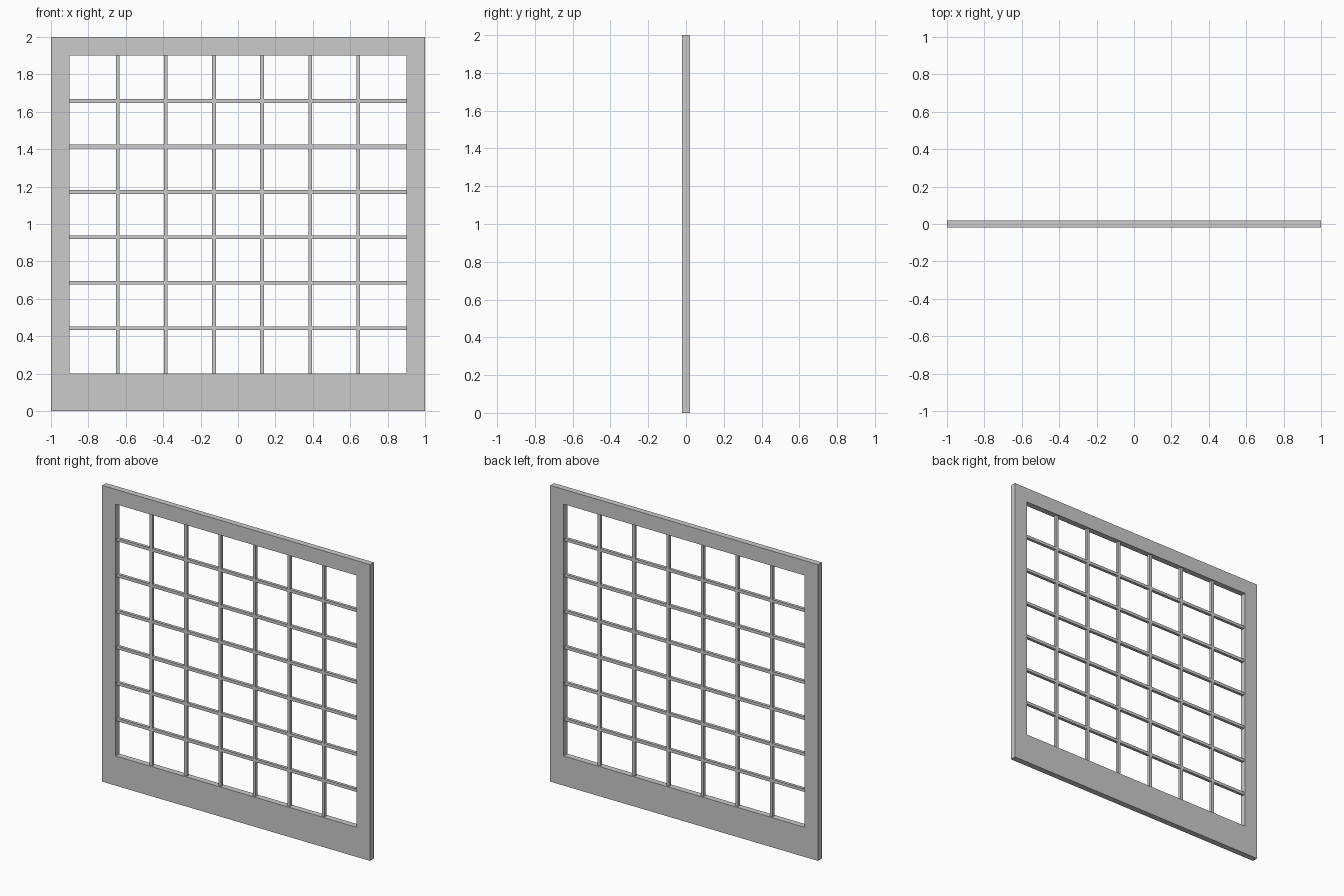
import bpy, bmesh

if "Cube" in bpy.data.objects:
    bpy.data.objects.remove(bpy.data.objects["Cube"])

DEPTH, BAR_DEPTH, BAR = 0.04, 0.02, 0.02
X0, X1, Z0, Z1 = -0.9, 0.9, 0.2, 1.9   # opening
N = 7                                  # panes each way


def add_object(name, bm):
    bmesh.ops.recalc_face_normals(bm, faces=bm.faces)
    mesh = bpy.data.meshes.new(name)
    bm.to_mesh(mesh)
    bm.free()
    obj = bpy.data.objects.new(name, mesh)
    bpy.context.collection.objects.link(obj)
    return obj


def box(name, size, loc):
    bm = bmesh.new()
    bmesh.ops.create_cube(bm, size=1)
    bmesh.ops.scale(bm, vec=size, verts=bm.verts)
    add_object(name, bm).location = loc


# Outer frame: one solid ring with a deeper bottom rail
bm = bmesh.new()
outer = [(-1, 0), (1, 0), (1, 2), (-1, 2)]
inner = [(X0, Z0), (X1, Z0), (X1, Z1), (X0, Z1)]
loops = [[bm.verts.new((x, y, z)) for x, z in pts]
         for pts, y in ((outer, -DEPTH / 2), (inner, -DEPTH / 2),
                        (inner, DEPTH / 2), (outer, DEPTH / 2))]
for k in range(4):
    a, b = loops[k], loops[(k + 1) % 4]
    for i in range(4):
        j = (i + 1) % 4
        bm.faces.new((a[i], a[j], b[j], b[i]))
add_object("window_frame", bm)

# Glazing bars
for i in range(1, N):
    x = X0 + (X1 - X0) * i / N
    z = Z0 + (Z1 - Z0) * i / N
    box(f"vertical_bar_{i}", (BAR, BAR_DEPTH, Z1 - Z0), (x, 0, (Z0 + Z1) / 2))
    box(f"horizontal_bar_{i}", (X1 - X0, BAR_DEPTH, BAR), (0, 0, z))
